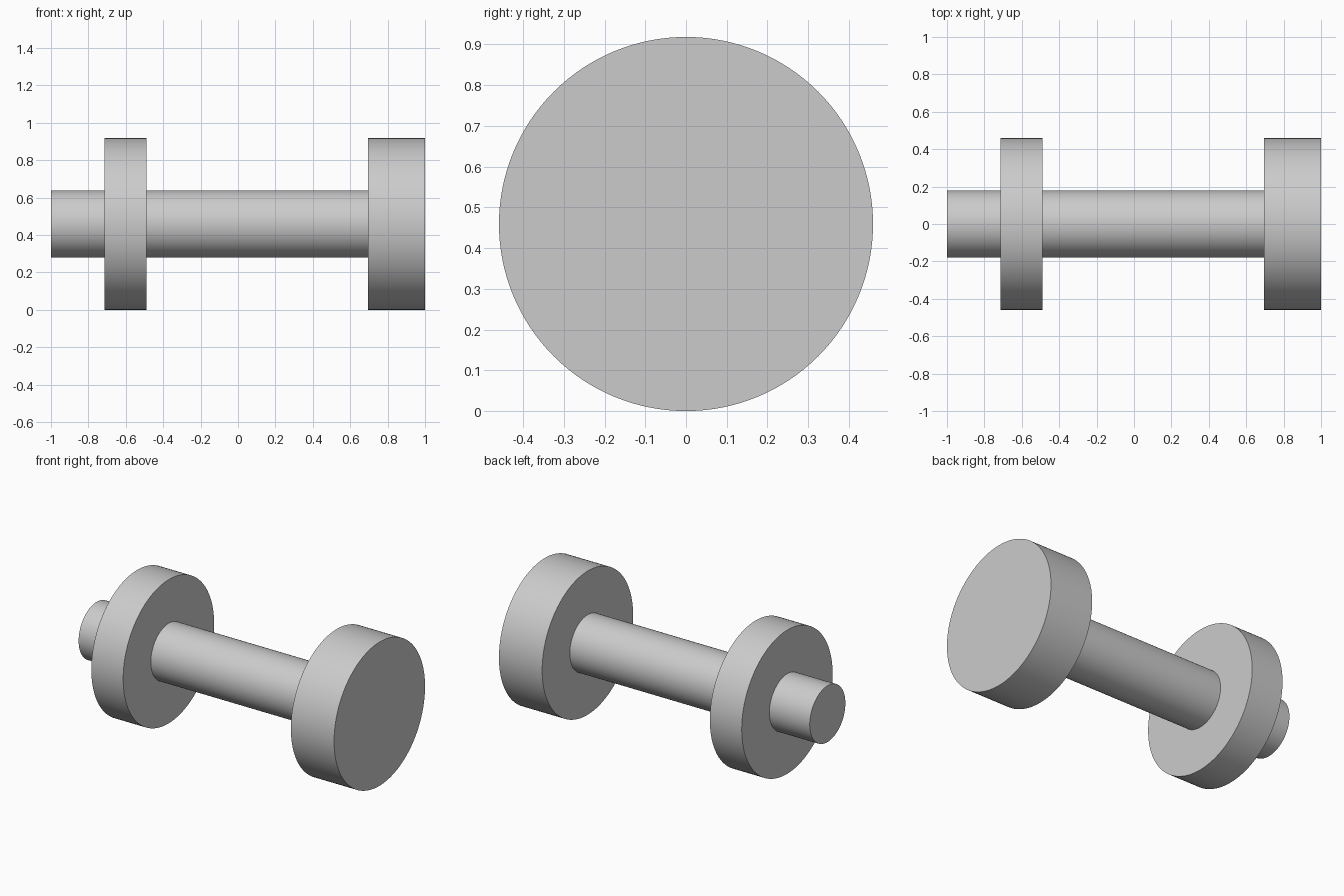
import bpy, bmesh, math
from mathutils import Vector

cube = bpy.data.objects.get("Cube")
if cube:
    bpy.data.objects.remove(cube, do_unlink=True)

# Single plain grey
grey = bpy.data.materials.new("plain grey")
grey.use_nodes = True
grey.diffuse_color = (0.6, 0.6, 0.6, 1)
grey.node_tree.nodes["Principled BSDF"].inputs["Base Color"].default_value = (0.6, 0.6, 0.6, 1)

DISC, SHAFT = 0.459, 0.18
SEGMENTS = 128

# Lathe outline (x, radius): shaft end, collar, shaft, end flange
profile = [(-1, 0), (-1, SHAFT), (-0.715, SHAFT), (-0.715, DISC),
           (-0.49, DISC), (-0.49, SHAFT), (0.695, SHAFT),
           (0.695, DISC), (1, DISC), (1, 0)]

bm = bmesh.new()
verts = [bm.verts.new((x, 0, r)) for x, r in profile]
edges = [bm.edges.new(pair) for pair in zip(verts, verts[1:])]
bmesh.ops.spin(bm, geom=verts + edges, cent=(0, 0, 0), axis=(1, 0, 0),
               angle=math.tau, steps=SEGMENTS, use_merge=False)
bmesh.ops.remove_doubles(bm, verts=bm.verts, dist=0.0001)
bmesh.ops.recalc_face_normals(bm, faces=bm.faces)

mesh = bpy.data.meshes.new("flanged_shaft")
bm.to_mesh(mesh)
bm.free()
mesh.materials.append(grey)
shaft = bpy.data.objects.new("flanged_shaft", mesh)
shaft.location = Vector((0, 0, DISC))
bpy.context.collection.objects.link(shaft)

# Smooth round walls, crisp rims
bpy.ops.object.select_all(action='DESELECT')
shaft.select_set(True)
bpy.context.view_layer.objects.active = shaft
bpy.ops.object.shade_smooth_by_angle(angle=math.radians(30))
